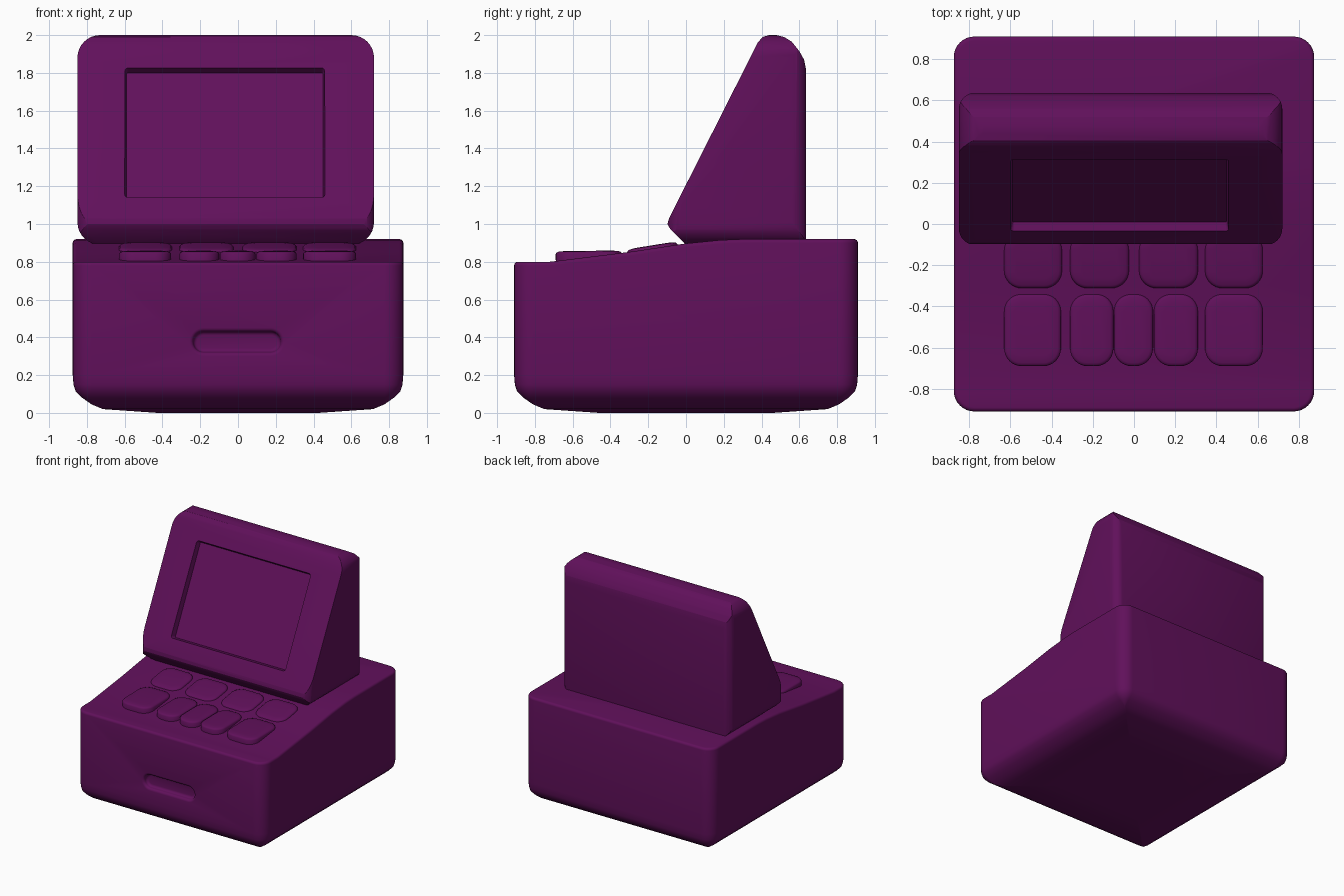
import bpy, bmesh, math
from mathutils import Vector, Matrix

if "Cube" in bpy.data.objects:
    bpy.data.objects.remove(bpy.data.objects["Cube"])

purple = bpy.data.materials.new("deep_purple")
purple.diffuse_color = (0.118, 0.0052, 0.104, 1)
purple.use_nodes = True
purple.node_tree.nodes["Principled BSDF"].inputs["Base Color"].default_value = purple.diffuse_color


def rounded_rect(hx, hy, r, seg=8):
    pts = []
    for i, (sx, sy) in enumerate([(1, 1), (-1, 1), (-1, -1), (1, -1)]):
        for k in range(seg + 1):
            a = math.pi / 2 * (i + k / seg)
            pts.append((sx * (hx - r) + r * math.cos(a), sy * (hy - r) + r * math.sin(a)))
    return pts


def loft(name, rings, matrix=Matrix()):
    """Skin a list of equal-length 3D rings and cap both ends."""
    bm = bmesh.new()
    vs = [[bm.verts.new(matrix @ Vector(p)) for p in ring] for ring in rings]
    n = len(vs[0])
    for a, b in zip(vs, vs[1:]):
        for i in range(n):
            j = (i + 1) % n
            bm.faces.new((a[i], a[j], b[j], b[i]))
    bm.faces.new(vs[0][::-1])
    bm.faces.new(vs[-1])
    bmesh.ops.recalc_face_normals(bm, faces=bm.faces)
    me = bpy.data.meshes.new(name)
    bm.to_mesh(me)
    bm.free()
    me.materials.append(purple)
    ob = bpy.data.objects.new(name, me)
    bpy.context.collection.objects.link(ob)
    return ob


def pad(name, hx, hy, r, levels, matrix):
    """Rounded-rectangle solid; levels are (inset, height) pairs."""
    return loft(name, [[(x, y, z) for x, y in rounded_rect(hx - d, hy - d, max(r - d, 0.005))]
                       for d, z in levels], matrix)


def side_prism(name, profile, half):
    return loft(name, [[(x, y, z) for y, z in profile] for x in (-half, half)])


def apply_modifier(ob, mod):
    bpy.context.view_layer.objects.active = ob
    bpy.ops.object.modifier_apply(modifier=mod.name)


def combine(ob, tool, operation):
    m = ob.modifiers.new("cut", 'BOOLEAN')
    m.object, m.operation, m.solver = tool, operation, 'EXACT'
    apply_modifier(ob, m)
    bpy.data.objects.remove(tool)


def finish(ob, width=0):
    if width:
        m = ob.modifiers.new("soft_edges", 'BEVEL')
        m.width, m.segments, m.limit_method = width, 4, 'ANGLE'
        m.angle_limit = math.radians(32)
        apply_modifier(ob, m)
    bpy.ops.object.select_all(action='DESELECT')
    ob.select_set(True)
    bpy.context.view_layer.objects.active = ob
    bpy.ops.object.shade_smooth_by_angle(angle=math.radians(40))


def at(x, y, z, tilt=0):
    return Matrix.Translation((x, y, z)) @ Matrix.Rotation(tilt, 4, 'X')


FRONT = math.pi / 2

# Base: tub with rounded underside, trimmed by the sloping top
base = pad("base", 0.875, 0.91, 0.10,
           [(0.45, 0.0), (0.16, 0.02), (0.10, 0.045), (0.05, 0.08), (0.015, 0.115),
            (0.004, 0.15), (0, 0.20), (0, 1.1)], at(0, 0, 0))
combine(base, side_prism("top_trim", [(-1.2, -0.2), (1.2, -0.2), (1.2, 0.92), (0.3, 0.92), (0.18, 0.915),
                                      (0.0, 0.897), (-0.3, 0.852), (-0.72, 0.80), (-1.2, 0.80)], 1.2),
        'INTERSECT')

# Slot recessed in the front
combine(base, pad("slot_cutter", 0.235, 0.058, 0.057, [(0.004, -0.04), (0, 0.2)],
                  at(-0.005, -0.91, 0.376, FRONT)), 'DIFFERENCE')
finish(base, 0.02)

# Screen housing: wedge with rounded corners seen from front and from above
head = side_prism("screen_housing",
                  [(-0.09, 1.03), (-0.098, 1.0), (-0.083, 0.972), (0.0, 0.89), (0.635, 0.89), (0.635, 1.82),
                   (0.625, 1.87), (0.60, 1.915), (0.56, 1.965), (0.52, 1.99), (0.48, 2.0), (0.44, 2.0),
                   (0.405, 1.99), (0.38, 1.96)], 1.2)
combine(head, pad("front_outline", 0.785, 0.555, 0.12, [(0, -1), (0, 1)],
                  at(-0.065, 0, 1.445, FRONT)), 'INTERSECT')
combine(head, pad("top_outline", 0.785, 0.37, 0.08, [(0, 0.5), (0, 2.5)],
                  at(-0.065, 0.268, 0)), 'INTERSECT')
finish(head, 0.03)

# Screen recess in the sloping face
tilt = math.atan2(2, 1)
combine(head, pad("screen_cutter", 0.53, 0.385, 0.02, [(0.01, -0.045), (0, 0.0), (0, 0.2)],
                  at(-0.07, 0.137, 1.485, tilt)), 'DIFFERENCE')
finish(head)

# Keys: nearly flat front row, tilted back row
key_levels = [(0, -0.06), (0, -0.012), (0.006, -0.004), (0.016, 0.0), (0.05, 0.003)]
front_row = [(-0.63, -0.355), (-0.31, -0.10), (-0.097, 0.092), (0.097, 0.31), (0.345, 0.625)]
back_row = [(-0.63, -0.35), (-0.31, -0.025), (0.025, 0.31), (0.345, 0.625)]
for row, spans, y, hy, z, slope in (("front", front_row, -0.515, 0.175, 0.855, 0.01),
                                    ("back", back_row, -0.18, 0.135, 0.884, 0.16)):
    for i, (a, b) in enumerate(spans):
        finish(pad(f"{row}_key_{i + 1}", (b - a) / 2, hy, 0.085, key_levels,
                   at((a + b) / 2, y, z, slope)))
